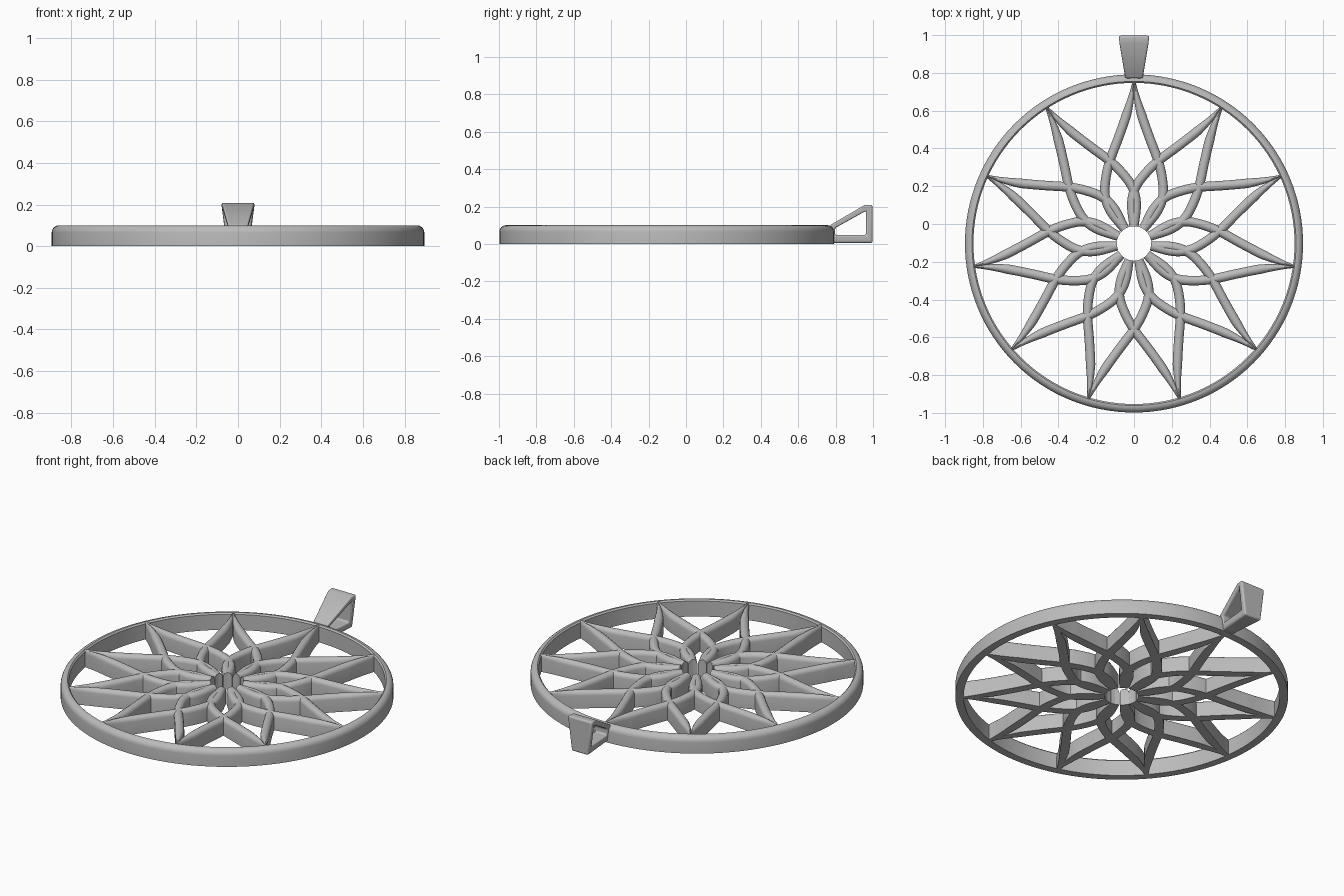
import bpy, bmesh, math
from mathutils import Vector, Matrix

old = bpy.data.objects.get("Cube")
if old:
    bpy.data.objects.remove(old, do_unlink=True)

HEIGHT = 0.1
CENTRE = Vector((0, -0.103, 0))
PETALS = 11

metal = bpy.data.materials.new("grey metal")
metal.use_nodes = True
GREY = (0.5, 0.5, 0.5, 1)
metal.diffuse_color = GREY
metal.node_tree.nodes["Principled BSDF"].inputs["Base Color"].default_value = GREY


def finish(name, bm, angle=40):
    bmesh.ops.recalc_face_normals(bm, faces=bm.faces)
    mesh = bpy.data.meshes.new(name)
    bm.to_mesh(mesh)
    bm.free()
    obj = bpy.data.objects.new(name, mesh)
    bpy.context.collection.objects.link(obj)
    mesh.materials.append(metal)
    bpy.ops.object.select_all(action='DESELECT')
    obj.select_set(True)
    bpy.context.view_layer.objects.active = obj
    bpy.ops.object.shade_smooth_by_angle(angle=math.radians(angle))
    return obj


def dome_profile(half, rise, steps=8):
    """Flat-bottomed section with upright sides and a rounded top."""
    arc = [(half * math.cos(math.pi * i / steps),
            HEIGHT - rise + rise * math.sin(math.pi * i / steps)) for i in range(steps + 1)]
    return [(half, 0)] + arc + [(-half, 0)]


def skin(bm, rings, closed=False):
    n = len(rings[0])
    pairs = list(zip(rings, rings[1:]))
    if closed:
        pairs.append((rings[-1], rings[0]))
    for a, b in pairs:
        for i in range(n):
            j = (i + 1) % n
            bm.faces.new((a[i], a[j], b[j], b[i]))
    if not closed:
        bm.faces.new(rings[0])
        bm.faces.new(rings[-1])


def smooth_path(points, steps=5):
    """Catmull-Rom curve through the points."""
    p = [Vector(q) for q in points]
    p = [2 * p[0] - p[1]] + p + [2 * p[-1] - p[-2]]
    path = []
    for a, b, c, d in zip(p, p[1:], p[2:], p[3:]):
        for s in range(steps):
            t = s / steps
            path.append(0.5 * (2 * b + (c - a) * t + (2 * a - 5 * b + 4 * c - d) * t * t
                               + (3 * b - a - 3 * c + d) * t ** 3))
    return path + [p[-2]]


# Outer rim: shallow round shoulder outside, upright wall inside
bm = bmesh.new()
inner, outer, shoulder = 0.85, 0.895, 0.035
section = [(inner, 0), (inner, HEIGHT - 0.008), (inner + 0.008, HEIGHT)]
section += [(outer - shoulder + shoulder * math.sin(a), HEIGHT - shoulder + shoulder * math.cos(a))
            for a in (math.pi / 2 * i / 6 for i in range(7))]
section.append((outer, 0))
rings = []
for k in range(128):
    a = math.tau * k / 128
    rings.append([bm.verts.new(CENTRE + Vector((r * math.cos(a), r * math.sin(a), z)))
                  for r, z in section])
skin(bm, rings, closed=True)
finish("outer_rim", bm)

# Petals: two mirrored ribs each, given as (half width, distance from centre)
rib = smooth_path([(0.002, 0.858), (0.014, 0.78), (0.04, 0.68), (0.082, 0.56), (0.128, 0.437),
                   (0.15, 0.34), (0.153, 0.25), (0.122, 0.168), (0.049, 0.077)])
for k in range(PETALS):
    bm = bmesh.new()
    turn = Matrix.Translation(CENTRE) @ Matrix.Rotation(math.tau * k / PETALS, 4, 'Z')
    for side in (-1, 1):
        rings = []
        for i, p in enumerate(rib):
            tangent = (rib[min(i + 1, len(rib) - 1)] - rib[max(i - 1, 0)]).normalized()
            normal = Vector((-tangent.y, tangent.x))
            half = 0.025 * min(1, 0.2 + 0.08 * i)
            ring = []
            for u, z in dome_profile(half, 0.025):
                q = p + normal * u
                ring.append(bm.verts.new(turn @ Vector((side * q.x, q.y, z))))
            rings.append(ring)
        skin(bm, rings)
    finish(f"petal_{k + 1}", bm)

# Hanging loop: wedge-shaped frame that widens upward and backward
outside = [(0.77, 0.005), (0.997, 0.005), (0.997, 0.208), (0.955, 0.208), (0.77, 0.1)]
opening = [(0.797, 0.048), (0.963, 0.048), (0.963, 0.176), (0.95, 0.17), (0.797, 0.085)]
bm = bmesh.new()


def loop_verts(outline, side):
    return [bm.verts.new((side * (0.035 + 0.13 * z + 0.09 * (y - 0.78)), y, z)) for y, z in outline]


ol, il, ir, orr = (loop_verts(outside, -1), loop_verts(opening, -1),
                   loop_verts(opening, 1), loop_verts(outside, 1))
skin(bm, [ol, il, ir, orr], closed=True)
loop = finish("hanging_loop", bm)
bevel = loop.modifiers.new("soft edges", 'BEVEL')
bevel.width = 0.014
bevel.segments = 4
bevel.limit_method = 'ANGLE'
bevel.angle_limit = math.radians(35)
